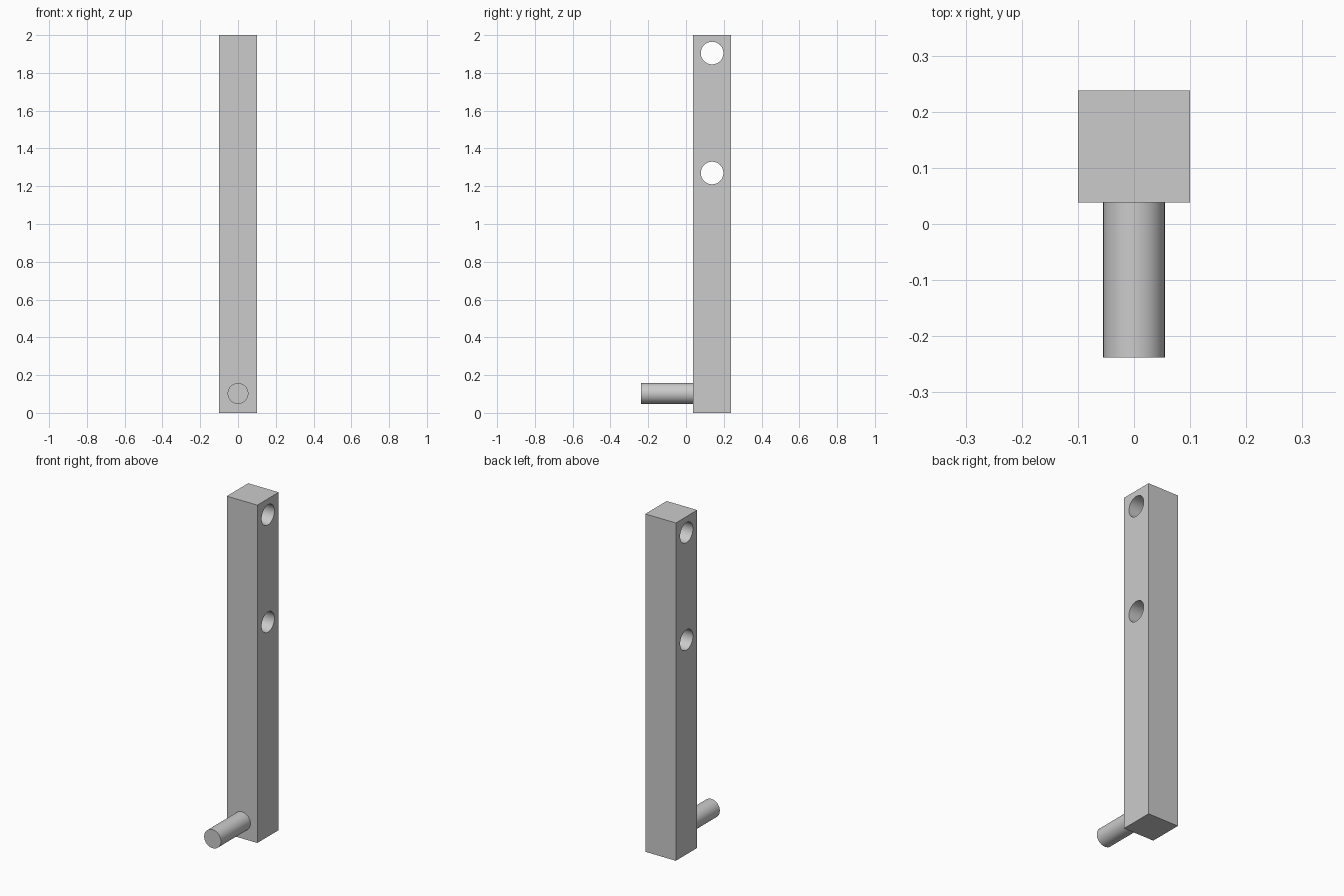
import bpy
from math import pi

cube = bpy.data.objects.get("Cube")
if cube:
    bpy.data.objects.remove(cube, do_unlink=True)

# Plain grey material
grey = bpy.data.materials.new("plain grey")
grey.use_nodes = True
colour = (0.6, 0.6, 0.6, 1)
grey.diffuse_color = colour
grey.node_tree.nodes["Principled BSDF"].inputs["Base Color"].default_value = colour

BAR_Y = 0.138


def cylinder(name, radius, depth, location, rotation, sides):
    bpy.ops.mesh.primitive_cylinder_add(vertices=sides, radius=radius, depth=depth,
                                        location=location, rotation=rotation)
    obj = bpy.context.object
    obj.name = name
    obj.data.materials.append(grey)
    bpy.ops.object.shade_smooth_by_angle(angle=pi / 6)
    return obj


# Square upright bar
bpy.ops.mesh.primitive_cube_add(size=1, location=(0, BAR_Y, 1))
bar = bpy.context.object
bar.name = "upright_bar"
bar.scale = (0.2, 0.2, 2)
bpy.ops.object.transform_apply(location=False, rotation=False, scale=True)
bar.data.materials.append(grey)

# Cross holes through the bar
for label, z in (("lower", 1.27), ("upper", 1.905)):
    cutter = cylinder(label + "_hole_cutter", 0.06, 0.4, (0, BAR_Y, z), (0, pi / 2, 0), 32)
    cut = bar.modifiers.new(label + "_hole", "BOOLEAN")
    cut.operation = "DIFFERENCE"
    cut.solver = "EXACT"
    cut.object = cutter
    bpy.context.view_layer.objects.active = bar
    bpy.ops.object.modifier_apply(modifier=cut.name)
    bpy.data.objects.remove(cutter, do_unlink=True)

bpy.ops.object.select_all(action="DESELECT")
bar.select_set(True)
bpy.context.view_layer.objects.active = bar
bpy.ops.object.shade_smooth_by_angle(angle=pi / 6)

# Round peg at the foot of the bar
cylinder("foot_peg", 0.055, 0.278, (0, -0.099, 0.103), (pi / 2, 0, 0), 32)
